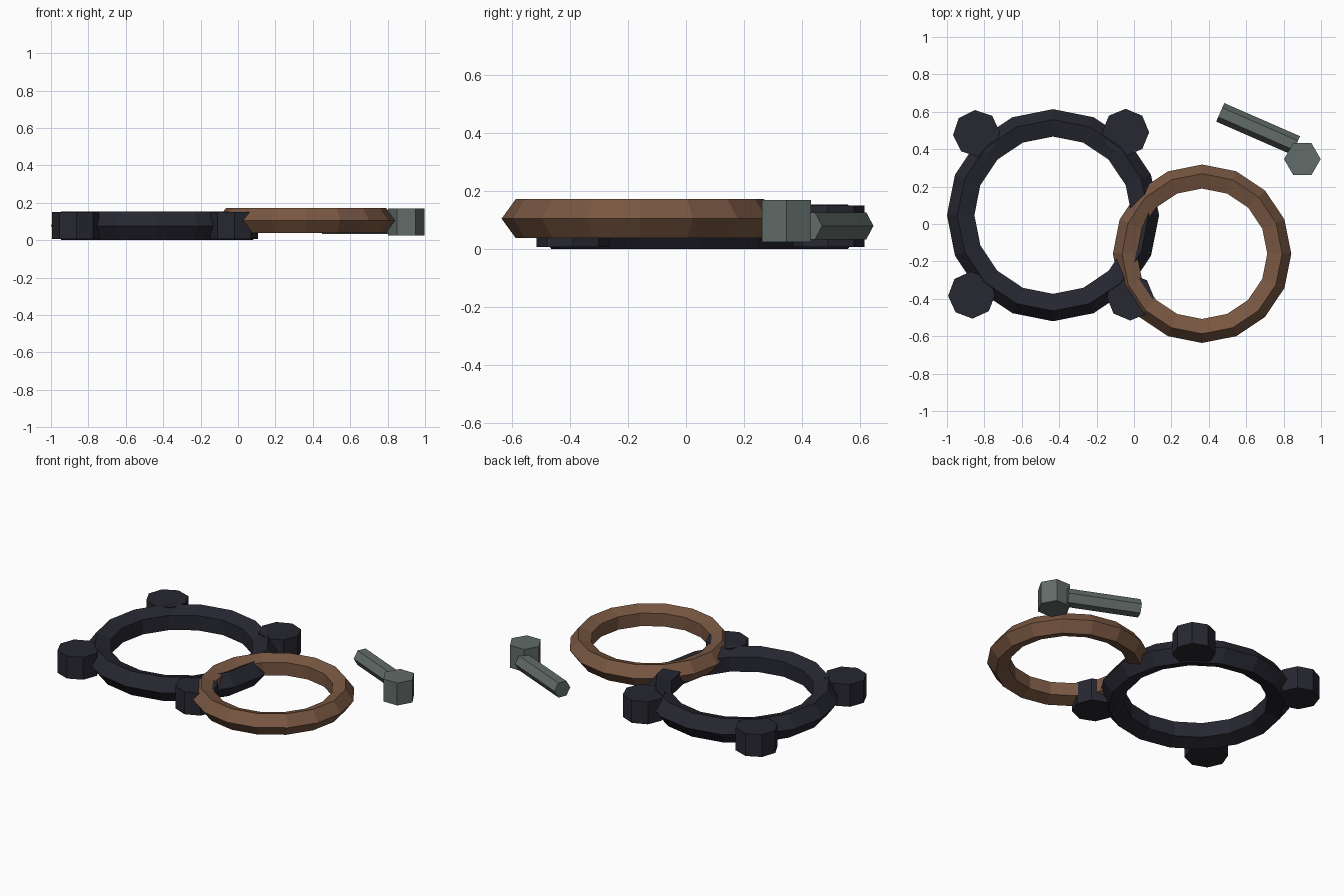
import bpy, math
from mathutils import Vector

if "Cube" in bpy.data.objects:
    bpy.data.objects.remove(bpy.data.objects["Cube"])


def material(name, rgb):
    m = bpy.data.materials.new(name)
    m.diffuse_color = (*rgb, 1)
    m.use_nodes = True
    m.node_tree.nodes["Principled BSDF"].inputs["Base Color"].default_value = m.diffuse_color
    return m


DARK = material("dark_iron", (0.020, 0.020, 0.031))
RUST = material("rusty_brown", (0.190, 0.095, 0.054))
STEEL = material("grey_green_steel", (0.120, 0.150, 0.140))


def finish(name, mat):
    ob = bpy.context.object
    ob.name = name
    ob.data.materials.append(mat)
    return ob


def ring(name, mat, loc, major, minor):
    bpy.ops.mesh.primitive_torus_add(major_segments=16, minor_segments=5,
                                     major_radius=major, minor_radius=minor, location=loc)
    return finish(name, mat)


def prism(name, mat, sides, radius, depth, loc, start=0.0):
    # upright prism with its first corner at angle start
    bpy.ops.mesh.primitive_cylinder_add(vertices=sides, radius=radius, depth=depth,
                                        location=loc, rotation=(0, 0, start - math.pi / 2))
    return finish(name, mat)


# large dark flange ring with four round lugs
ring("flange_ring", DARK, (-0.433, 0.047, 0.077), 0.486, 0.081)
lugs = [(-0.842, 0.484, 4), (-0.045, 0.490, 0), (-0.868, -0.380, 2), (-0.020, -0.390, 0)]
for i, (x, y, turn) in enumerate(lugs):
    prism(f"flange_lug_{i + 1}", DARK, 8, 0.126, 0.144, (x, y, 0.079), math.radians(turn))

# smaller brown ring resting across it
ring("gasket_ring", RUST, (0.364, -0.159, 0.105), 0.406, 0.071)

# loose bolt: hexagonal head and lying hexagonal shank
prism("bolt_head", STEEL, 6, 0.098, 0.144, (0.900, 0.347, 0.097))
a, b = Vector((0.461, 0.597, 0.08)), Vector((0.866, 0.420, 0.08))
d = b - a
bpy.ops.mesh.primitive_cylinder_add(vertices=6, radius=0.054, depth=d.length,
                                    location=(a + b) / 2)
shank = finish("bolt_shank", STEEL)
# local z along the shank, local y (a corner) horizontal, so top and bottom are flat
z = d.normalized()
y = Vector((-z.y, z.x, 0))
x = y.cross(z)
for v in shank.data.vertices:
    v.co = x * v.co.x + y * v.co.y + z * v.co.z
